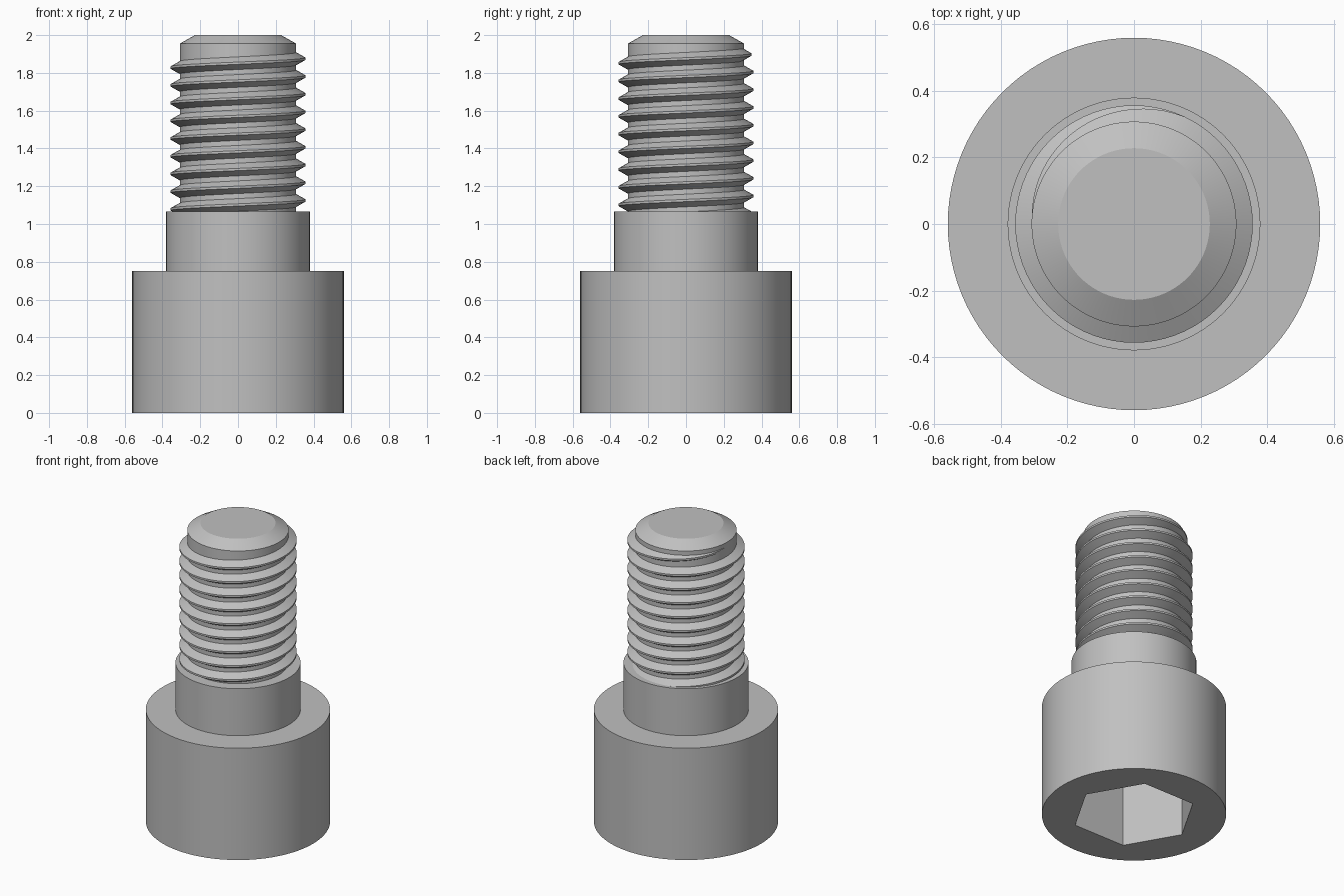
import bpy
import bmesh
from math import cos, sin, radians

cube = bpy.data.objects.get("Cube")
if cube:
    bpy.data.objects.remove(cube, do_unlink=True)

steel = bpy.data.materials.new("plain grey steel")
steel.use_nodes = True
grey = (0.53, 0.53, 0.53, 1.0)
steel.diffuse_color = grey
steel.node_tree.nodes["Principled BSDF"].inputs["Base Color"].default_value = grey


def make_object(name, bm):
    bmesh.ops.recalc_face_normals(bm, faces=bm.faces)
    mesh = bpy.data.meshes.new(name)
    bm.to_mesh(mesh)
    bm.free()
    obj = bpy.data.objects.new(name, mesh)
    bpy.context.collection.objects.link(obj)
    mesh.materials.append(steel)
    return obj


def activate(obj):
    bpy.ops.object.select_all(action="DESELECT")
    obj.select_set(True)
    bpy.context.view_layer.objects.active = obj


def loft(name, rings, closed_faces=True):
    """Join equal rings of points into a skin with capped ends."""
    bm = bmesh.new()
    loops = [[bm.verts.new(p) for p in ring] for ring in rings]
    for a, b in zip(loops, loops[1:]):
        for i in range(len(a)):
            j = (i + 1) % len(a)
            bm.faces.new((a[i], a[j], b[j], b[i]))
    bm.faces.new(loops[0])
    bm.faces.new(loops[-1])
    return make_object(name, bm)


def circle(radius, z, sides):
    return [(radius * cos(radians(360 * i / sides)),
             radius * sin(radians(360 * i / sides)), z) for i in range(sides)]


# Head, shoulder, threaded core and end chamfer as one turned body
HEAD, SHOULDER, CORE, CREST = 0.56, 0.38, 0.308, 0.357
profile = [(HEAD, 0), (HEAD, 0.75), (SHOULDER, 0.75), (SHOULDER, 1.065),
           (CORE, 1.065), (CORE, 1.955), (0.228, 2.0)]
body = loft("screw_body", [circle(r, z, 96) for r, z in profile])

# Hexagonal socket cut into the underside of the head
cutter = loft("socket_cutter", [circle(0.38, z, 6) for z in (-0.1, 0.45)])
cutter.hide_render = True
cut = body.modifiers.new("socket", "BOOLEAN")
cut.operation = "DIFFERENCE"
cut.solver = "EXACT"
cut.object = cutter
activate(body)
bpy.ops.object.modifier_apply(modifier=cut.name)
bpy.data.objects.remove(cutter, do_unlink=True)

# Helical thread, right-handed, running out into the core near the tip
PITCH = 0.0938
section = [(CORE - 0.006, -0.037), (CREST, -0.006),
           (CREST, 0.006), (CORE - 0.006, 0.037)]
start, fade, end, step = -2910, 425, 540, 5
rings = []
for angle in range(start, end + 1, step):
    t = radians(angle)
    height = 1.828 + PITCH * (angle - 180) / 360
    sink = (CREST - CORE + 0.002) * max(0, angle - fade) / (end - fade)
    rings.append([((r - sink) * cos(t), (r - sink) * sin(t), height + dz)
                  for r, dz in section])
thread = loft("screw_thread", rings)

for obj in (body, thread):
    activate(obj)
    bpy.ops.object.shade_smooth_by_angle(angle=radians(22))
